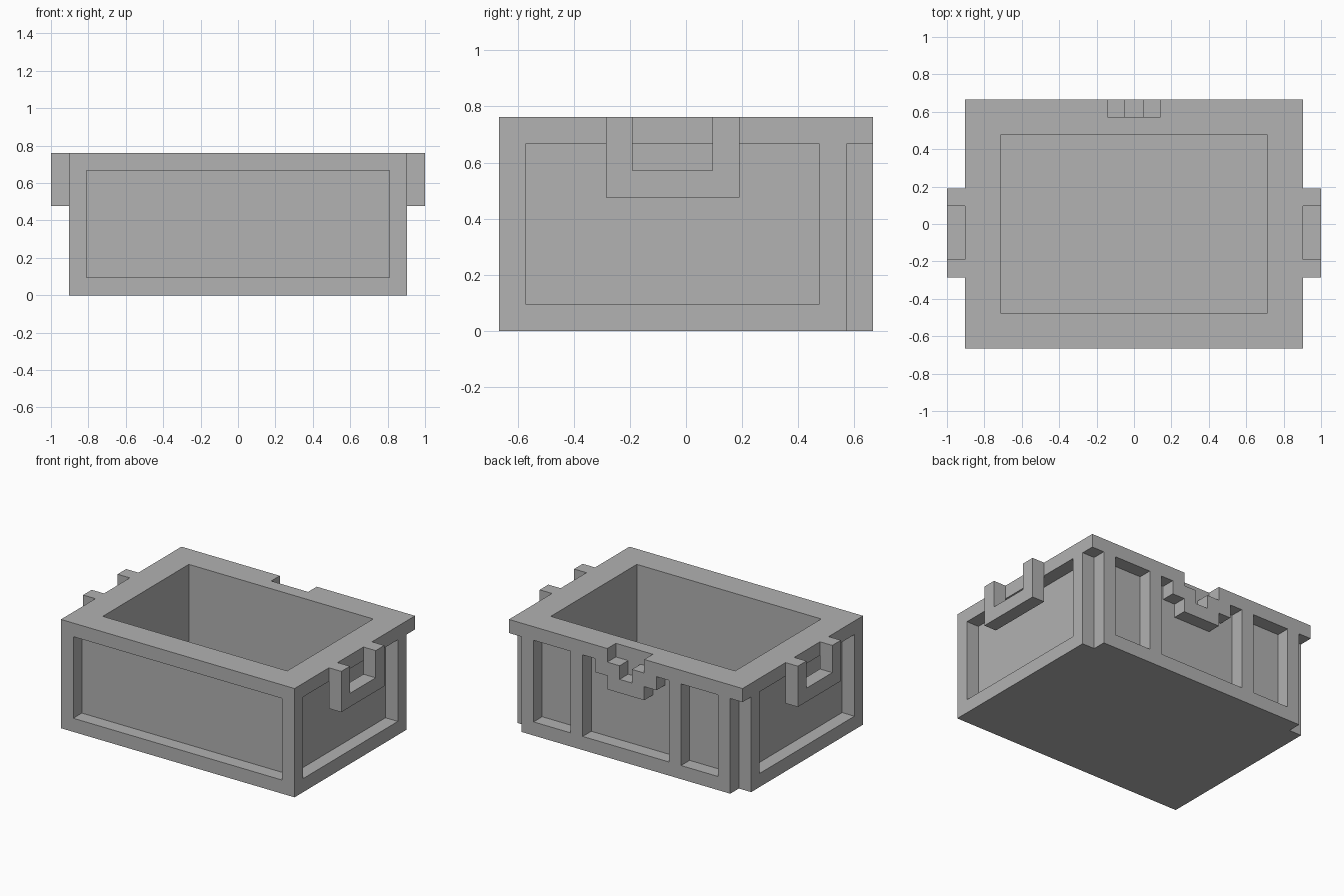
import bpy
from mathutils import Vector

U = 2 / 21  # one modelling unit; the crate is 21 units long with its handles

if "Cube" in bpy.data.objects:
    bpy.data.objects.remove(bpy.data.objects["Cube"], do_unlink=True)

grey = bpy.data.materials.new("crate_grey")
grey.use_nodes = True
grey.diffuse_color = (0.445, 0.445, 0.445, 1)
grey.node_tree.nodes["Principled BSDF"].inputs["Base Color"].default_value = grey.diffuse_color


def prism(name, outline, axis, lo, hi):
    """Extrude a 2D outline along an axis; the outline uses the other two axes in order."""
    def place(p, d):
        co = list(p)
        co.insert("xyz".index(axis), d)
        return Vector(co) * U
    n = len(outline)
    verts = [place(p, lo) for p in outline] + [place(p, hi) for p in outline]
    faces = [tuple(range(n))[::-1], tuple(range(n, 2 * n))]
    faces += [(i, (i + 1) % n, n + (i + 1) % n, n + i) for i in range(n)]
    # Keep normals pointing outward whichever way the outline winds
    area = sum(outline[i - 1][0] * outline[i][1] - outline[i][0] * outline[i - 1][1] for i in range(n))
    if (area < 0) != (axis == "y"):
        faces = [f[::-1] for f in faces]
    mesh = bpy.data.meshes.new(name)
    mesh.from_pydata(verts, [], faces)
    mesh.materials.append(grey)
    obj = bpy.data.objects.new(name, mesh)
    bpy.context.collection.objects.link(obj)
    return obj


def rect(a0, a1, b0, b1):
    return [(a0, b0), (a1, b0), (a1, b1), (a0, b1)]


def symmetric(half):
    """Complete a right-hand half outline with its mirror image."""
    return half + [(-a, b) for a, b in reversed(half)]


def cut(target, cutter):
    cutter.hide_render = True
    mod = target.modifiers.new("cut", "BOOLEAN")
    mod.operation = "DIFFERENCE"
    mod.solver = "EXACT"
    mod.object = cutter
    bpy.context.view_layer.objects.active = target
    bpy.ops.object.modifier_apply(modifier=mod.name)
    bpy.data.objects.remove(cutter, do_unlink=True)


# Crate body with its open cavity
crate = prism("crate_body", rect(-9.5, 9.5, -7, 7), "z", 0, 8)
cut(crate, prism("cavity", rect(-7.5, 7.5, -5, 5), "z", 1, 9))

# Front recess
cut(crate, prism("front_panel", rect(-8.5, 8.5, 1, 7), "y", -8, -6))

# Middle back recess, stepping around the latch plate
latch = symmetric([(3.5, 1), (3.5, 7), (2.5, 7), (2.5, 6), (1.5, 6), (1.5, 5)])
cut(crate, prism("back_panel", latch, "y", 6, 8))

# Stepped notch in the rim above the latch
notch = symmetric([(0.5, 6), (0.5, 7), (1.5, 7), (1.5, 9)])
cut(crate, prism("latch_notch", notch, "y", 6, 8))

# Parts repeated on both ends
handle = [(-3, 5), (2, 5), (2, 8), (1, 8), (1, 6), (-2, 6), (-2, 8), (-3, 8)]
for side, s in (("left", 1), ("right", -1)):
    def span(a, b):
        return sorted((s * a, s * b))
    # End recess, outer back recess and back corner rebate
    cut(crate, prism("end_panel", rect(-6, 5, 1, 7), "x", *span(8.5, 11)))
    cut(crate, prism("outer_back_panel", rect(*span(4.5, 7.5), 1, 7), "y", 6, 8))
    cut(crate, prism("corner_rebate", rect(*span(8.5, 11), 6, 8), "z", -1, 7))
    # U-shaped handle hanging from the rim
    prism(side + "_handle", handle, "x", *span(9.5, 10.5))
